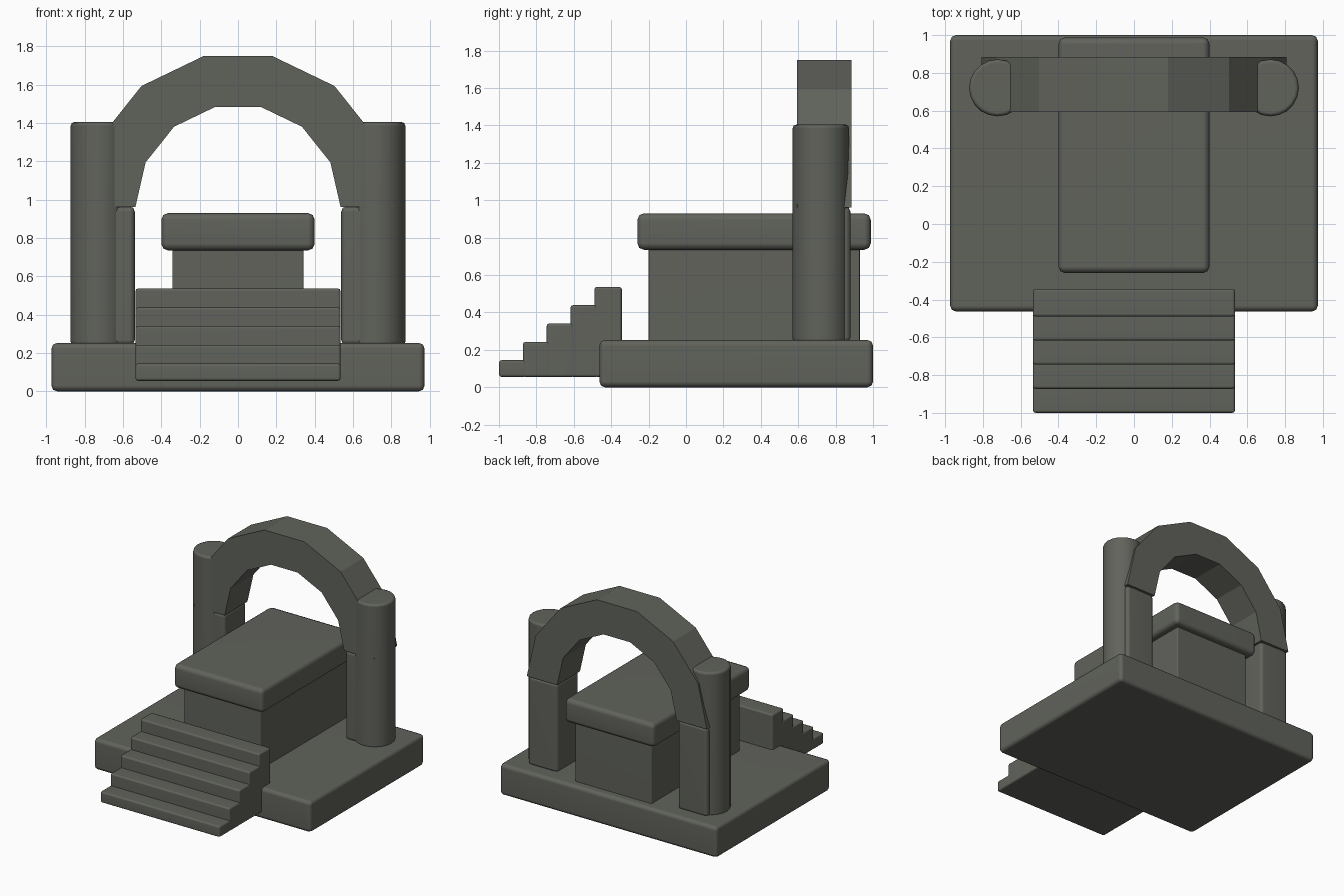
import bpy, bmesh, math

if "Cube" in bpy.data.objects:
    bpy.data.objects.remove(bpy.data.objects["Cube"])

stone = bpy.data.materials.new("dark_grey_stone")
stone.diffuse_color = (0.118, 0.123, 0.105, 1)
stone.use_nodes = True
stone.node_tree.nodes["Principled BSDF"].inputs["Base Color"].default_value = stone.diffuse_color


def finish(name, bm, smooth=True):
    bmesh.ops.recalc_face_normals(bm, faces=bm.faces)
    me = bpy.data.meshes.new(name)
    bm.to_mesh(me)
    bm.free()
    me.materials.append(stone)
    ob = bpy.data.objects.new(name, me)
    bpy.context.collection.objects.link(ob)
    if smooth:
        bpy.ops.object.select_all(action='DESELECT')
        ob.select_set(True)
        bpy.context.view_layer.objects.active = ob
        bpy.ops.object.shade_smooth_by_angle(angle=math.radians(50))
        wn = ob.modifiers.new("flat_panels", 'WEIGHTED_NORMAL')
        wn.keep_sharp = True
    return ob


def block(name, x0, x1, y0, y1, z0, z1, bevel):
    bm = bmesh.new()
    bmesh.ops.create_cube(bm, size=1)
    for v in bm.verts:
        v.co.x = x1 if v.co.x > 0 else x0
        v.co.y = y1 if v.co.y > 0 else y0
        v.co.z = z1 if v.co.z > 0 else z0
    bmesh.ops.bevel(bm, geom=bm.edges[:], offset=bevel, segments=2,
                    profile=0.5, affect='EDGES')
    return finish(name, bm)


def column(name, x, y, r, z0, z1):
    bm = bmesh.new()
    bmesh.ops.create_cone(bm, cap_ends=True, segments=20, radius1=r,
                          radius2=r, depth=z1 - z0)
    for v in bm.verts:
        v.co.x += x
        v.co.y += y
        v.co.z += (z0 + z1) / 2
    rims = [e for e in bm.edges if abs(e.verts[0].co.z - e.verts[1].co.z) < 1e-4]
    bmesh.ops.bevel(bm, geom=rims, offset=0.02, segments=2,
                    profile=0.5, affect='EDGES')
    return finish(name, bm)


# base platform and altar
block("platform", -0.973, 0.973, -0.463, 1.0, 0, 0.253, 0.03)
block("altar_body", -0.342, 0.342, -0.2, 0.93, 0.24, 0.76, 0.008)
block("altar_slab", -0.4, 0.4, -0.26, 0.988, 0.735, 0.93, 0.035)

# front stairs
for i in range(5):
    y = -1.0 + 0.1275 * i
    block(f"step_{i + 1}", -0.535, 0.535, y, y + 0.147, 0.055,
          0.145 + 0.098 * i, 0.014)

# columns and square arch piers
for side, s in (("left", -1), ("right", 1)):
    column(side + "_column", s * 0.722, 0.721, 0.151, 0.24, 1.405)
    xs = sorted((s * 0.538, s * 0.803))
    block(side + "_pier", xs[0], xs[1], 0.597, 0.88, 0.24, 0.965, 0.028)

# seven-segment half-ring arch
bm = bmesh.new()
rings = []
for i in range(8):
    a = math.pi * i / 7
    rings.append([bm.verts.new((r * math.cos(a), y, 0.962 + r * math.sin(a)))
                  for r, y in ((0.535, 0.593), (0.807, 0.593),
                               (0.807, 0.885), (0.535, 0.885))])
for a, b in zip(rings, rings[1:]):
    for k in range(4):
        bm.faces.new((a[k], a[(k + 1) % 4], b[(k + 1) % 4], b[k]))
bm.faces.new(rings[0])
bm.faces.new(rings[-1])
finish("arch", bm, smooth=False)
